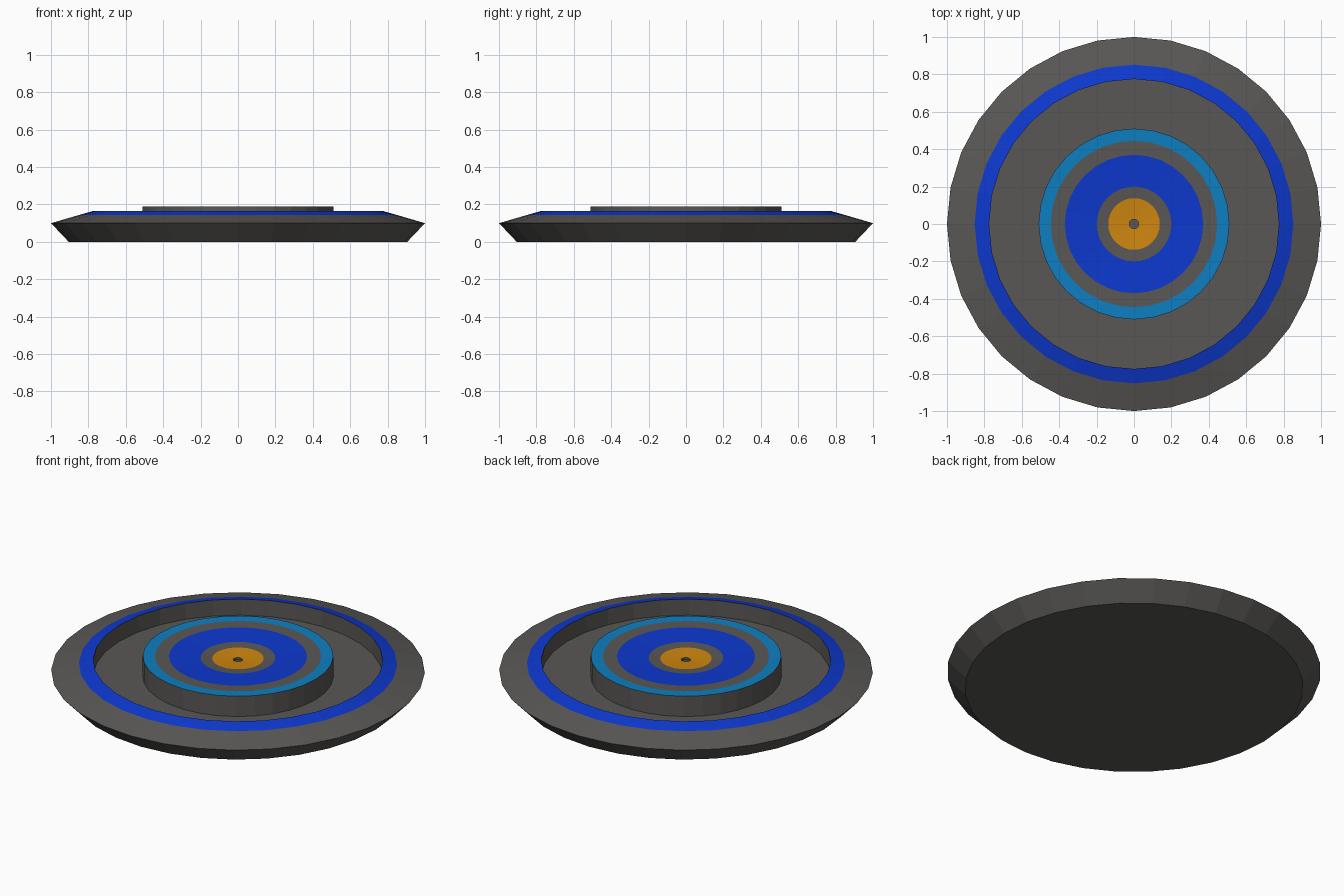
import bpy, bmesh
from math import cos, sin, tau

if "Cube" in bpy.data.objects:
    bpy.data.objects.remove(bpy.data.objects["Cube"])

SIDES = 32


def material(name, rgb):
    m = bpy.data.materials.new(name)
    m.diffuse_color = (*rgb, 1)
    m.use_nodes = True
    m.node_tree.nodes["Principled BSDF"].inputs["Base Color"].default_value = m.diffuse_color
    return m


MATS = {
    "grey": material("dark_grey", (0.10, 0.097, 0.092)),
    "blue": material("blue", (0.004, 0.04, 0.62)),
    "cyan": material("light_blue", (0.004, 0.21, 0.53)),
    "orange": material("orange", (0.62, 0.24, 0.005)),
}
KEYS = list(MATS)


def lathe(name, start, bands):
    """Revolve a profile; each band is (radius, z, colour of the band leading there)."""
    bm = bmesh.new()

    def ring(r, z):
        if r == 0:
            return [bm.verts.new((0, 0, z))] * SIDES
        return [bm.verts.new((r * cos(tau * i / SIDES), r * sin(tau * i / SIDES), z))
                for i in range(SIDES)]

    prev = ring(*start)
    for r, z, colour in bands:
        cur = ring(r, z)
        for i in range(SIDES):
            j = (i + 1) % SIDES
            quad = list(dict.fromkeys((prev[i], prev[j], cur[j], cur[i])))
            bm.faces.new(quad).material_index = KEYS.index(colour)
        prev = cur
    me = bpy.data.meshes.new(name)
    bm.to_mesh(me)
    bm.free()
    for m in MATS.values():
        me.materials.append(m)
    ob = bpy.data.objects.new(name, me)
    bpy.context.collection.objects.link(ob)
    return ob


# dish: flat underside, flared side, sloped rim with blue band, inner wall, trench floor
lathe("base_dish", (0, 0), [
    (0.905, 0, "grey"),
    (1.0, 0.10, "grey"),
    (0.852, 0.143, "grey"),
    (0.775, 0.165, "blue"),
    (0.775, 0.07, "grey"),
    (0.51, 0.07, "grey"),
])

# raised hub: side wall, slightly dished top with target rings, small centre hole
lathe("target_hub", (0.51, 0.07), [
    (0.51, 0.19, "grey"),
    (0.445, 0.189, "cyan"),
    (0.37, 0.187, "grey"),
    (0.20, 0.180, "blue"),
    (0.138, 0.176, "grey"),
    (0.025, 0.169, "orange"),
    (0.025, 0.155, "grey"),
    (0, 0.155, "grey"),
])
